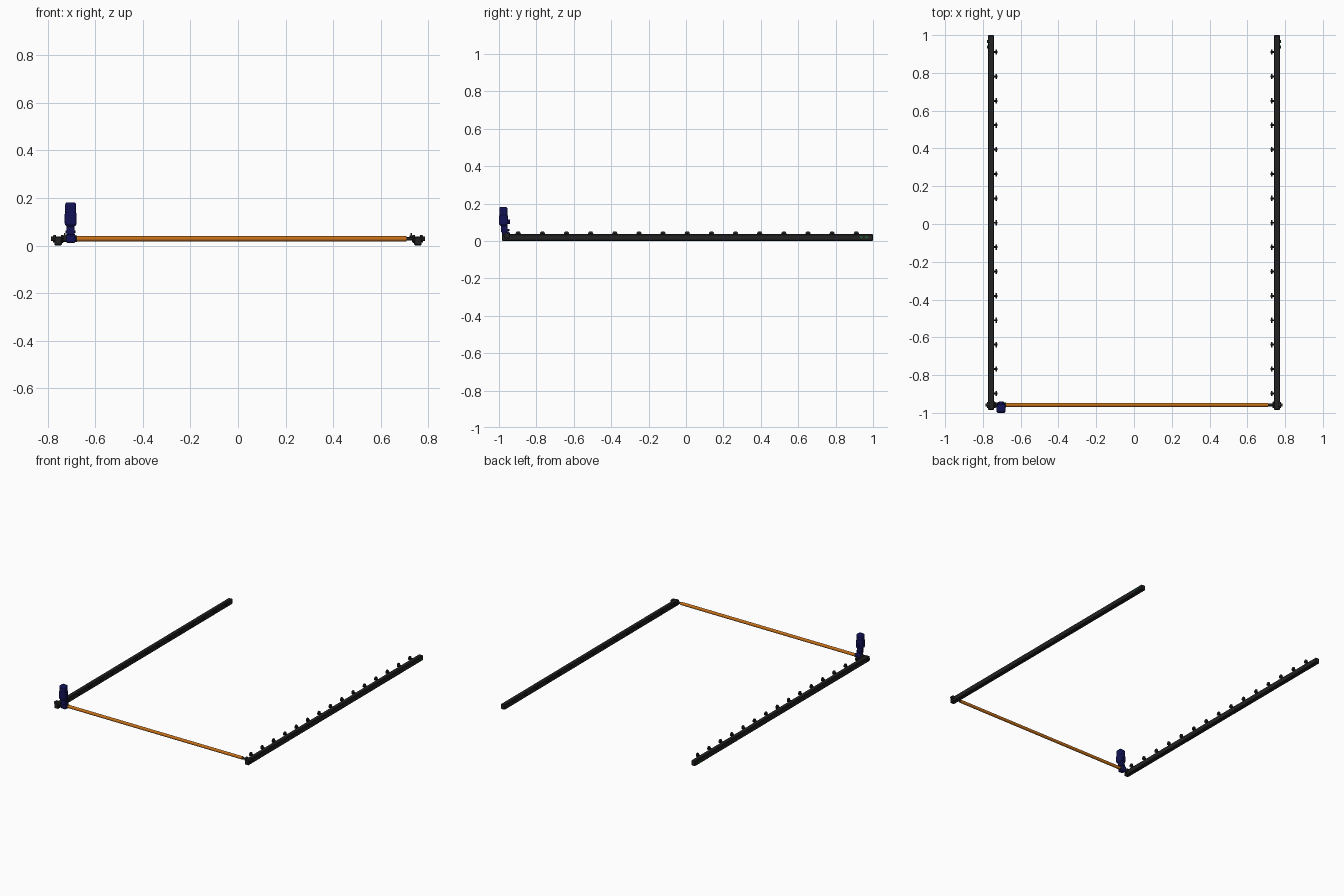
import bpy
from math import pi

if "Cube" in bpy.data.objects:
    bpy.data.objects.remove(bpy.data.objects["Cube"])


def material(name, color):
    m = bpy.data.materials.new(name)
    m.diffuse_color = (*color, 1)
    m.use_nodes = True
    m.node_tree.nodes["Principled BSDF"].inputs["Base Color"].default_value = m.diffuse_color
    return m


BLACK = material("black", (0.016, 0.016, 0.016))
BLUE = material("navy", (0.006, 0.006, 0.09))
ORANGE = material("orange", (0.55, 0.16, 0.01))
GREEN = material("dark_green", (0.01, 0.09, 0.02))


def finish(o, name, mat, bevel, segments=1):
    o.name = name
    o.data.materials.append(mat)
    if bevel:
        b = o.modifiers.new("bevel", 'BEVEL')
        b.width, b.segments, b.limit_method = bevel, segments, 'ANGLE'
    return o


def box(name, lo, hi, mat, bevel=0.0, segments=1):
    bpy.ops.mesh.primitive_cube_add(size=1, location=[(a + b) / 2 for a, b in zip(lo, hi)])
    o = bpy.context.object
    o.scale = [b - a for a, b in zip(lo, hi)]
    bpy.ops.object.transform_apply(location=False, rotation=False, scale=True)
    return finish(o, name, mat, bevel, segments)


AXES = {'X': (0, pi / 2, 0), 'Y': (pi / 2, 0, 0), 'Z': (0, 0, 0)}


def rod(name, axis, a, b, c1, c2, r, mat, sides=16, bevel=0.0):
    """Cylinder from a to b along an axis; c1, c2 are the other two coordinates."""
    mid = (a + b) / 2
    loc = {'X': (mid, c1, c2), 'Y': (c1, mid, c2), 'Z': (c1, c2, mid)}[axis]
    bpy.ops.mesh.primitive_cylinder_add(vertices=sides, radius=r, depth=abs(b - a),
                                        location=loc, rotation=AXES[axis])
    o = bpy.context.object
    bpy.ops.object.shade_smooth_by_angle(angle=0.7)
    return finish(o, name, mat, bevel)


BAR_Y, BAR_Z = -0.958, 0.028

for side, s in (("left", -1), ("right", 1)):
    # long guide rail
    xs = sorted((s * 0.741, s * 0.773))
    box(f"{side}_rail", (xs[0], -0.984, 0), (xs[1], 1.0, 0.037), BLACK, 0.004)

    # bearing hubs at the front end of the rail
    rod(f"{side}_outer_hub", 'X', s * 0.765, s * 0.779, BAR_Y, BAR_Z, 0.017, BLACK, 12, 0.003)
    rod(f"{side}_outer_knob", 'X', s * 0.775, s * 0.787, BAR_Y, BAR_Z, 0.009, BLACK, 12)
    rod(f"{side}_inner_hub", 'X', s * 0.745, s * 0.733, BAR_Y, BAR_Z, 0.017, BLACK, 12, 0.003)
    rod(f"{side}_bar_axle", 'X', s * 0.745, s * 0.70, BAR_Y, BAR_Z, 0.007, BLACK, 12)

    # row of small guide wheels on the inner face
    for i in range(15):
        y = -0.897 + i * 0.1291
        rod(f"{side}_wheel_axle_{i}", 'X', s * 0.745, s * 0.722, y, 0.038, 0.005, BLACK, 8)
        rod(f"{side}_wheel_{i}", 'X', s * 0.733, s * 0.725, y, 0.038, 0.014, BLACK, 14)

    # green bolts near the back end
    for i, y in enumerate((0.937, 0.965)):
        rod(f"{side}_bolt_{i}", 'X', s * 0.770, s * 0.777, y, 0.02, 0.008, GREEN, 10)

# cross bar
rod("cross_bar", 'X', -0.69, 0.71, BAR_Y, BAR_Z, 0.011, ORANGE, 16)

# upright drive unit
CX = -0.704
box("drive_base", (CX - 0.02, -0.983, 0.01), (CX + 0.02, -0.942, 0.05), BLUE, 0.008, 3)
box("drive_neck", (CX - 0.017, -0.990, 0.045), (CX + 0.017, -0.955, 0.09), BLUE, 0.006, 3)
box("drive_body", (CX - 0.025, -1.0, 0.083), (CX + 0.025, -0.952, 0.142), BLUE, 0.010, 3)
box("drive_top", (CX - 0.023, -0.998, 0.08), (CX + 0.023, -0.954, 0.182), BLUE, 0.010, 3)
rod("drive_button", 'Y', -0.96, -0.940, CX, 0.102, 0.012, BLUE, 12)
rod("drive_collar", 'Z', 0.052, 0.064, CX, -0.966, 0.021, BLUE, 16)
rod("drive_coupling", 'X', CX - 0.035, CX + 0.027, BAR_Y, BAR_Z, 0.014, BLACK, 16)
